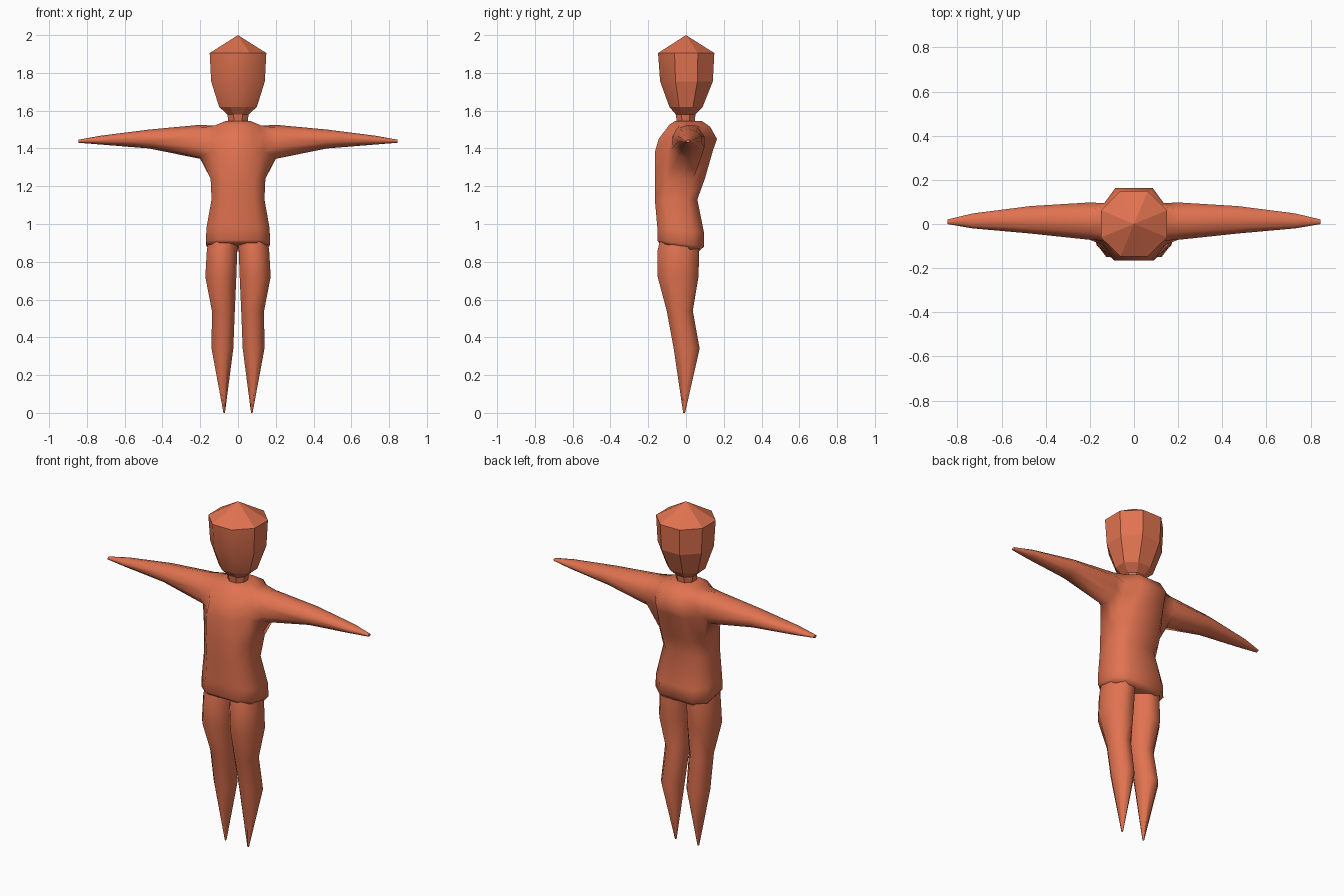
import bpy, bmesh, math

if "Cube" in bpy.data.objects:
    bpy.data.objects.remove(bpy.data.objects["Cube"])

mat = bpy.data.materials.new("terracotta")
mat.diffuse_color = (0.75, 0.17, 0.08, 1)
mat.use_nodes = True
mat.node_tree.nodes["Principled BSDF"].inputs["Base Color"].default_value = mat.diffuse_color


def finish(name, bm, mirror=False, smooth=True):
    loose = [v for v in bm.verts if not v.link_faces]
    bmesh.ops.delete(bm, geom=loose, context='VERTS')
    me = bpy.data.meshes.new(name)
    bm.to_mesh(me)
    bm.free()
    me.materials.append(mat)
    if smooth:
        me.shade_smooth()
        me.set_sharp_from_angle(angle=math.radians(75))
    ob = bpy.data.objects.new(name, me)
    bpy.context.collection.objects.link(ob)
    if mirror:
        mod = ob.modifiers.new("mirror", 'MIRROR')
        mod.merge_threshold = 0.0005
    return ob


def ring(bm, points):
    return [bm.verts.new(p) for p in points]


def bridge(bm, a, b):
    n = len(a)
    return [bm.faces.new((a[i], a[(i + 1) % n], b[(i + 1) % n], b[i])) for i in range(n)]


def octagon(x0, x1, y0, y1, z):
    """Octagon with flat sides touching the given extents."""
    k = 1 / math.cos(math.pi / 8)
    return [((x0 + x1) / 2 + (x1 - x0) / 2 * k * math.cos(t),
             (y0 + y1) / 2 + (y1 - y0) / 2 * k * math.sin(t), z)
            for t in (math.radians(22.5 + 45 * i) for i in range(8))]


# Torso half, mirrored: front z, back z, front y, back y, half width
levels = [
    (0.900, 0.855, -0.143, 0.068, 0.155),
    (0.915, 0.880, -0.152, 0.095, 0.170),
    (0.985, 0.955, -0.152, 0.095, 0.167),
    (1.130, 1.130, -0.165, 0.060, 0.140),
    (1.240, 1.240, -0.165, 0.100, 0.145),
    (1.380, 1.390, -0.165, 0.143, 0.140),
    (1.450, 1.450, -0.145, 0.164, 0.135),
    (1.525, 1.515, -0.088, 0.128, 0.120),
    (1.546, 1.546, -0.058, 0.082, 0.065),
]
bm = bmesh.new()
rings = []
for zf, zb, yf, yb, w in levels:
    mid, half = (yf + yb) / 2, (yb - yf) / 2
    outline = [(0, -1), (0.62, -1), (1, -0.55), (1, 0), (1, 0.55), (0.62, 1), (0, 1)]
    rings.append(ring(bm, [(w * u, mid + half * v, zf + (zb - zf) * (v + 1) / 2)
                           for u, v in outline]))
for j in range(len(rings) - 1):
    a, b = rings[j], rings[j + 1]
    for i in range(6):
        if 4 <= j <= 6 and i in (2, 3):
            continue  # shoulder opening
        bm.faces.new((a[i], a[i + 1], b[i + 1], b[i]))
bm.faces.new(rings[0][::-1])
bm.faces.new(rings[-1])

# Arm grown out of the shoulder opening: x, centre y, radius y, centre z, radius z
lo, m1, m2, hi = rings[4:8]
loop = [lo[2], lo[3], lo[4], m1[4], m2[4], hi[4], hi[3], hi[2], m2[2], m1[2]]
angles = [235, 270, 305, 340, 20, 55, 90, 125, 160, 200]
for x, cy, ry, cz, rz in [(0.20, 0.013, 0.090, 1.435, 0.090),
                          (0.47, 0.019, 0.066, 1.450, 0.050),
                          (0.73, 0.014, 0.036, 1.444, 0.023),
                          (0.845, 0.010, 0.011, 1.438, 0.008)]:
    nxt = ring(bm, [(x, cy + ry * math.cos(math.radians(t)), cz + rz * math.sin(math.radians(t)))
                    for t in angles])
    bridge(bm, loop, nxt)
    loop = nxt
bm.faces.new(loop)
finish("torso_and_arms", bm, mirror=True)

# Legs: z, inner x, outer x, front y, back y
bm = bmesh.new()
prev = None
for z, x0, x1, y0, y1 in [(0.00, 0.069, 0.077, -0.015, -0.005),
                          (0.34, 0.025, 0.140, -0.065, 0.072),
                          (0.54, 0.017, 0.138, -0.102, 0.036),
                          (0.72, 0.009, 0.173, -0.150, 0.066),
                          (0.86, 0.004, 0.165, -0.150, 0.070),
                          (0.95, 0.003, 0.150, -0.130, 0.070)]:
    cur = ring(bm, octagon(x0, x1, y0, y1, z))
    if prev:
        bridge(bm, prev, cur)
    else:
        bm.faces.new(cur[::-1])
    prev = cur
bm.faces.new(prev)
finish("legs", bm, mirror=True)

# Faceted head and neck: z, half width, front y, back y
bm = bmesh.new()
prev = None
for z, w, y0, y1 in [(1.53, 0.050, -0.048, 0.045),
                     (1.58, 0.056, -0.054, 0.050),
                     (1.62, 0.100, -0.088, 0.088),
                     (1.755, 0.142, -0.137, 0.142),
                     (1.905, 0.150, -0.148, 0.150)]:
    cur = ring(bm, octagon(-w, w, y0, y1, z))
    if prev:
        for f in bridge(bm, prev, cur):
            f.normal_update()
            # the face side is smooth, the rest is faceted
            f.smooth = z > 1.7 and f.normal.y < -0.4
    else:
        bm.faces.new(cur[::-1])
    prev = cur
tip = bm.verts.new((0, 0, 2.0))
for i in range(8):
    bm.faces.new((prev[i], prev[(i + 1) % 8], tip))
finish("head", bm, smooth=False)
